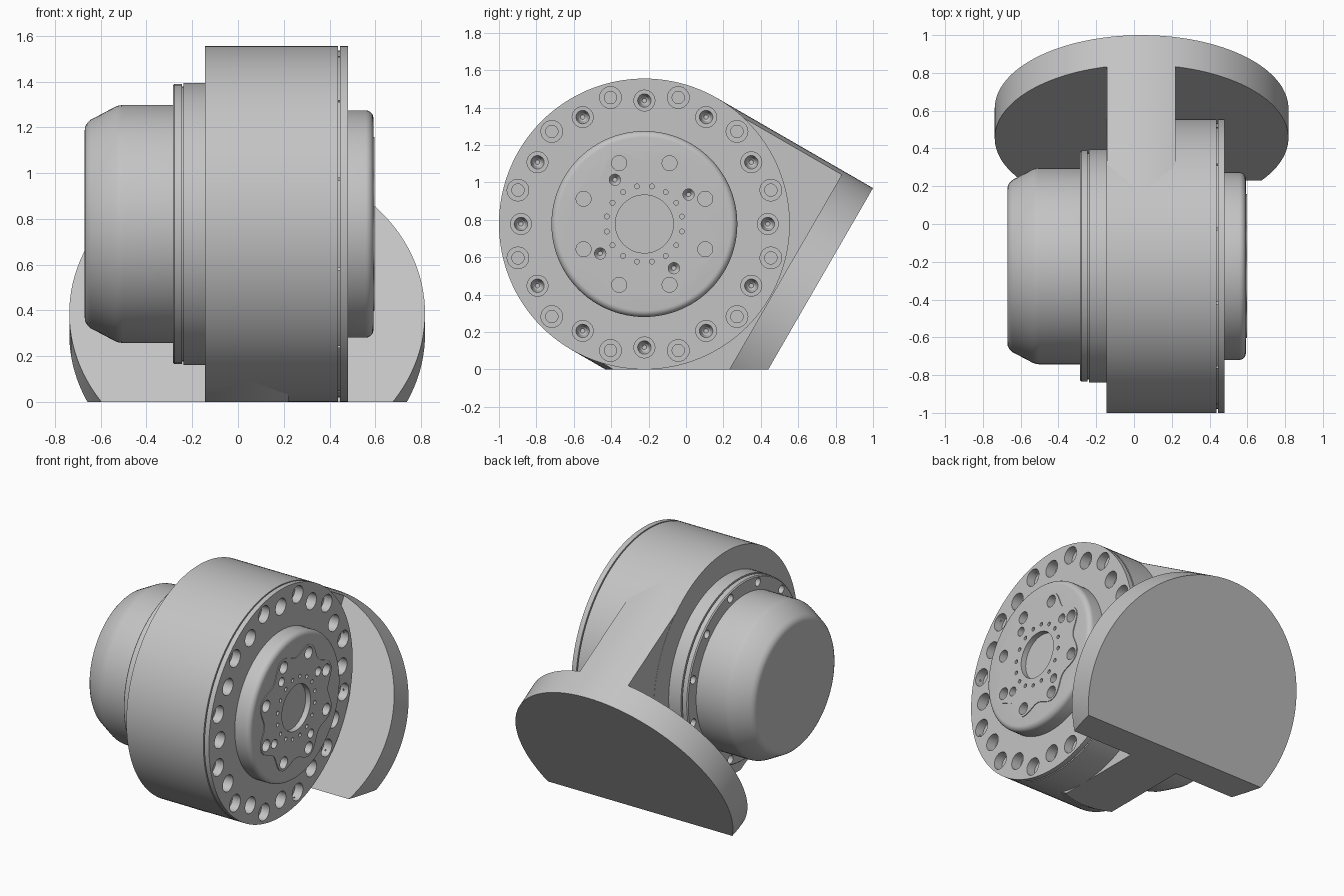
import bpy, bmesh
from math import sin, cos, pi, radians
from mathutils import Vector, Matrix

cube = bpy.data.objects.get("Cube")
if cube:
    bpy.data.objects.remove(cube, do_unlink=True)

AY, AZ, R = -0.2225, 0.7775, 0.7775      # main axis position and drum radius

grey = bpy.data.materials.new("machined_grey")
grey.use_nodes = True
GREY = (0.55, 0.55, 0.55, 1)
grey.diffuse_color = GREY
grey.node_tree.nodes["Principled BSDF"].inputs["Base Color"].default_value = GREY


def finish(bm, name):
    """Turn a bmesh into a shaded object."""
    bmesh.ops.recalc_face_normals(bm, faces=bm.faces)
    mesh = bpy.data.meshes.new(name)
    bm.to_mesh(mesh)
    bm.free()
    mesh.materials.append(grey)
    ob = bpy.data.objects.new(name, mesh)
    bpy.context.collection.objects.link(ob)
    return ob


def smooth(ob):
    bpy.ops.object.select_all(action='DESELECT')
    ob.select_set(True)
    bpy.context.view_layer.objects.active = ob
    bpy.ops.object.shade_smooth_by_angle(angle=radians(28))


def lathe(bm, profile, y=AY, z=AZ, seg=96, lobes=0, depth=0.0):
    """Sweep (x, radius) points around an axis along x; lobes make a wavy rim."""
    rings = []
    for x, r in profile:
        ring = []
        for i in range(seg):
            a = 2 * pi * i / seg
            w = r + depth * cos(lobes * a + pi) if lobes else r
            ring.append(bm.verts.new((x, y + w * cos(a), z + w * sin(a))))
        rings.append(ring)
    for a, b in zip(rings, rings[1:]):
        for i in range(seg):
            j = (i + 1) % seg
            bm.faces.new((a[i], a[j], b[j], b[i]))
    bm.faces.new(rings[0])
    bm.faces.new(rings[-1])


def turned(name, profile, **kw):
    bm = bmesh.new()
    lathe(bm, profile, **kw)
    return finish(bm, name)


def hole_circle(bm, profile, radius, count, start=0.0, seg=24):
    """Add a bolt circle of stepped drill shapes."""
    for i in range(count):
        a = radians(start) + 2 * pi * i / count
        lathe(bm, profile, AY + radius * cos(a), AZ + radius * sin(a), seg)


def cut(ob, bm):
    """Subtract the shapes in bm from ob."""
    cutter = finish(bm, "cutter")
    cutter.hide_render = True
    mod = ob.modifiers.new("holes", 'BOOLEAN')
    mod.operation, mod.solver, mod.object = 'DIFFERENCE', 'EXACT', cutter
    bpy.context.view_layer.update()
    dg = bpy.context.evaluated_depsgraph_get()
    mesh = bpy.data.meshes.new_from_object(ob.evaluated_get(dg))
    ob.modifiers.clear()
    ob.data = mesh
    bpy.data.objects.remove(cutter, do_unlink=True)


def fillet(x, r, size, steps=6):
    """Quarter-round points from the side wall to the end at x."""
    s = 1 if size > 0 else -1
    size = abs(size)
    return [(x - s * size * (1 - sin(t)), r - size * (1 - cos(t)))
            for t in (pi / 2 * k / steps for k in range(steps + 1))]


# Main drum with a seam groove and two bolt circles
drum = turned("drum", [(-0.145, R), (0.438, R), (0.438, R - 0.02),
                       (0.446, R - 0.02), (0.446, R), (0.48, R)], seg=128)
bm = bmesh.new()
hole_circle(bm, [(0.35, 0.012), (0.36, 0.022), (0.41, 0.036), (0.41, 0.056), (0.5, 0.056)], 0.66, 12)
hole_circle(bm, [(0.36, 0.033), (0.42, 0.033), (0.42, 0.058), (0.5, 0.058)], 0.70, 12, 15)
cut(drum, bm)

# Collar behind the drum
collar = turned("collar", [(-0.285, 0.605), (-0.278, 0.612), (-0.245, 0.612), (-0.245, 0.6),
                           (-0.238, 0.6), (-0.238, 0.617), (-0.14, 0.617)])
bm = bmesh.new()
hole_circle(bm, [(-0.3, 0.028), (-0.25, 0.028)], 0.57, 12, 15)
cut(collar, bm)

# Motor housing with a tapered, rounded end
motor = turned("motor_housing", [(-0.67, 0.41), (-0.668, 0.425), (-0.66, 0.44), (-0.645, 0.455),
                                 (-0.535, 0.513), (-0.52, 0.518), (-0.505, 0.52), (-0.27, 0.52)])

# Output hub and its lobed face plate share one drilling pattern
hub = turned("output_hub", [(0.47, 0.497)] + fillet(0.592, 0.497, 0.035))
plate = turned("lobed_face_plate", [(0.58, 0.375), (0.597, 0.375)], seg=192, lobes=8, depth=0.032)
for part in (hub, plate):
    bm = bmesh.new()
    lathe(bm, [(0.56, 0.155), (0.62, 0.155)], seg=64)
    hole_circle(bm, [(0.54, 0.04), (0.62, 0.04)], 0.352, 8, 22.5)
    hole_circle(bm, [(0.53, 0.012), (0.56, 0.03), (0.62, 0.03)], 0.284, 4, 33.7)
    hole_circle(bm, [(0.56, 0.013), (0.62, 0.013)], 0.205, 16, 11.25, 12)
    cut(part, bm)

# Mounting plate and web: a round bar square to the tilted face, trimmed flat
AXIS = Vector((0, cos(radians(30)), -sin(radians(30))))
ORIGIN = Vector((0.04, AY, AZ))


def tilted_bar(name, start, end, planes):
    bm = bmesh.new()
    turn = AXIS.to_track_quat('Z', 'X').to_matrix().to_4x4()
    bmesh.ops.create_cone(bm, cap_ends=True, segments=128, radius1=R, radius2=R, depth=end - start,
                          matrix=Matrix.Translation(ORIGIN + AXIS * (start + end) / 2) @ turn)
    for point, normal in planes:
        geom = bm.verts[:] + bm.edges[:] + bm.faces[:]
        res = bmesh.ops.bisect_plane(bm, geom=geom, plane_co=point, plane_no=normal, clear_outer=True)
        edges = [e for e in res["geom_cut"] if isinstance(e, bmesh.types.BMEdge)]
        bmesh.ops.contextual_create(bm, geom=edges)
    return finish(bm, name)


floor = ((0, 0, 0), (0, 0, -1))
mount = tilted_bar("mounting_plate", 0.782, 0.9625, [floor])
web = tilted_bar("mounting_web", 0.0, 0.80,
                 [((0.22, 0, 0), (1, 0, 0)), ((-0.144, 0, 0), (-1, 0, 0)), floor])

# Cable gland: a hollow tube with rows of windows
CY, CZ = -0.2175, 0.538
gland = turned("cable_gland", [(-0.815, 0.06), (-0.808, 0.066), (-0.66, 0.066)], y=CY, z=CZ, seg=48)
bm = bmesh.new()
lathe(bm, [(-0.83, 0.042), (-0.68, 0.042)], CY, CZ, 32)
cut(gland, bm)
bm = bmesh.new()
for k in range(3):
    for side in (-1, 1):
        for size, offset in (((0.022, 0.2, 0.018), (0, 0, side * 0.038)),
                             ((0.022, 0.018, 0.2), (0, side * 0.038, 0))):
            spot = Vector((-0.78 + k * 0.039, CY, CZ)) + Vector(offset)
            bmesh.ops.create_cube(bm, size=1, matrix=Matrix.Translation(spot) @ Matrix.Diagonal((*size, 1)))
cut(gland, bm)

for part in (drum, collar, motor, hub, plate, mount, web, gland):
    smooth(part)
